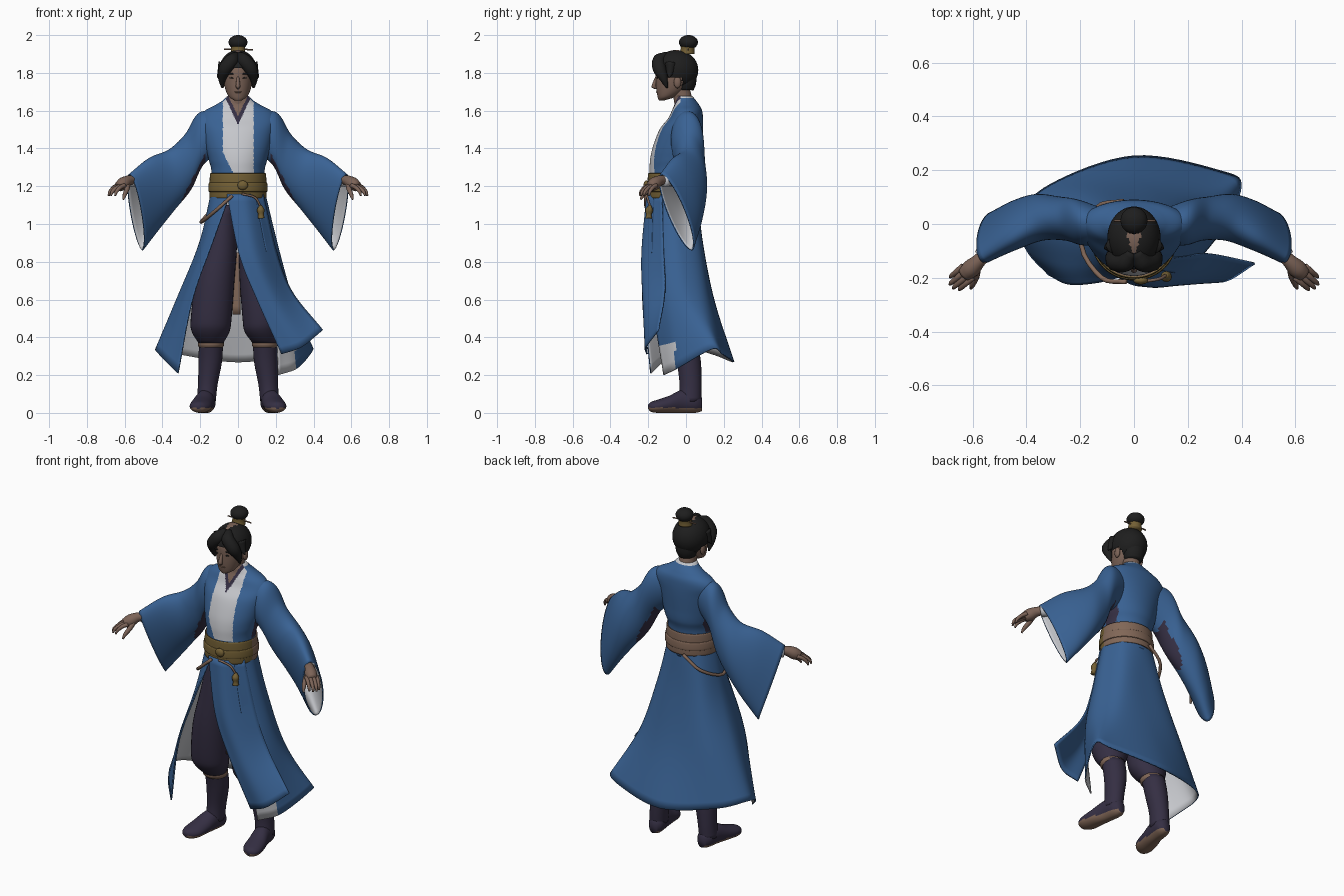
import bpy, bmesh, math
from mathutils import Vector as V

def mat(name, r, g, b):
    m = bpy.data.materials.new(name)
    m.diffuse_color = (r, g, b, 1)
    return m

BLUE = mat("robe_blue", .041, .122, .295)
WHITE = mat("lining_white", .56, .57, .60)
PURPLE = mat("dark_purple", .035, .028, .056)
BLACK = mat("hair_black", .013, .013, .013)
GOLD = mat("belt_gold", .17, .115, .035)
BROWN = mat("belt_brown", .22, .135, .095)
SKIN = mat("skin", .20, .125, .095)

def finish(name, bm, mats, rule=None):
    me = bpy.data.meshes.new(name)
    for f in bm.faces:
        f.smooth = True
        if rule:
            f.material_index = rule(f.calc_center_median())
    bm.to_mesh(me)
    bm.free()
    for m in mats:
        me.materials.append(m)
    ob = bpy.data.objects.new(name, me)
    bpy.context.collection.objects.link(ob)
    return ob

def spline(p, n):
    """Catmull-Rom through the points, n steps per span."""
    q = [p[0] * 2 - p[1]] + list(p) + [p[-1] * 2 - p[-2]]
    out = []
    for i in range(1, len(q) - 2):
        a, b, c, d = q[i - 1:i + 3]
        for k in range(n):
            t = k / n
            out.append(.5 * (2 * b + (c - a) * t + (2 * a - 5 * b + 4 * c - d) * t * t
                             + (3 * b - a - 3 * c + d) * t ** 3))
    return out + [p[-1]]

def surface(name, rows, mats, closed=True, caps=True, rule=None, n=4, lining=False, axis=None):
    """Skin rows of points; sheets get a lined thickness."""
    if not closed:
        rows = [spline(r, 8) for r in rows]
    rows = list(zip(*[spline(c, n) for c in zip(*rows)]))
    bm = bmesh.new()
    g = [[bm.verts.new(p) for p in r] for r in rows]
    w = len(g[0])
    for a, b in zip(g, g[1:]):
        for j in range(w if closed else w - 1):
            k = (j + 1) % w
            bm.faces.new((a[j], a[k], b[k], b[j]))
    if caps:
        bm.faces.new(g[0])
        bm.faces.new(g[-1])
    bmesh.ops.recalc_face_normals(bm, faces=bm.faces)
    if axis:
        bm.normal_update()
        s = sum(f.normal.dot((f.calc_center_median() - V(axis)) * V((1, 1, 0))) for f in bm.faces)
        if s < 0:
            bmesh.ops.reverse_faces(bm, faces=bm.faces)
    ob = finish(name, bm, mats, rule)
    if lining:
        md = ob.modifiers.new("lining", 'SOLIDIFY')
        md.thickness, md.offset, md.material_offset = .008, -1, 1
    return ob

def ring(c, a, b, n=32):
    return [V(c) + V(a) * math.cos(2 * math.pi * i / n) + V(b) * math.sin(2 * math.pi * i / n) for i in range(n)]

def loft(name, secs, mats, n=4, seg=32, **kw):
    """Horizontal ellipses: x, y, z, rx, ry."""
    return surface(name, [ring((x, y, z), (a, 0, 0), (0, b, 0), seg) for x, y, z, a, b in secs], mats, n=n, **kw)

def tube(name, pts, m, seg=12, s=1):
    P = [V((p[0] * s, p[1], p[2])) for p in pts]
    o = P[-1] - P[0]
    ref = min((V((0, 0, 1)), V((1, 0, 0)), V((0, 1, 0))), key=lambda v: abs(o.dot(v)))
    rows = []
    for i, p in enumerate(P):
        t = (P[min(i + 1, len(P) - 1)] - P[max(i - 1, 0)]).normalized()
        u = t.cross(ref).normalized()
        rows.append(ring(p, u * pts[i][3], t.cross(u) * pts[i][3], seg))
    return surface(name, rows, [m])

def ball(name, c, r, mats, keep=None, rule=None, seg=32):
    bm = bmesh.new()
    bmesh.ops.create_uvsphere(bm, u_segments=seg, v_segments=seg // 2, radius=1)
    for v in bm.verts:
        v.co = V(c) + v.co * V(r)
    if keep:
        bmesh.ops.delete(bm, geom=[f for f in bm.faces if not keep(f.calc_center_median())], context='FACES')
    return finish(name, bm, mats, rule)

# Torso of the robe, with white under-robe, dark collar and open neck
def torso_rule(c):
    x, h = abs(c.x), c.z - 1.525
    if c.y < -.03:
        if h > 0 and x < h * .46:
            return 3 if x < h * .46 - .02 else 2
        if c.z > 1.27 and max(-.08, -.03 - .5 * (c.z - 1.28)) < c.x < .083:
            return 1
    if x > .125 and 1.27 < c.z < 1.43 and -.07 < c.y < .02:
        return 2
    return 1 if c.z > 1.668 else 0
loft("robe_torso", [(0, -.065, 1.12, .148, .13), (0, -.065, 1.27, .14, .128), (0, -.055, 1.34, .155, .135),
     (0, -.045, 1.41, .172, .13), (0, -.025, 1.5, .19, .115), (0, -.002, 1.56, .2, .092), (0, .005, 1.6, .175, .08),
     (0, .004, 1.63, .12, .066), (0, -.004, 1.655, .08, .056), (0, -.012, 1.678, .058, .045)],
     [BLUE, WHITE, PURPLE, SKIN], n=9, seg=256, rule=torso_rule)

# Long skirt: columns run from waist to hem, left front edge round the back to the right
cols = [[(-.04, -.195, 1.17), (-.14, -.22, .9), (-.245, -.225, .6), (-.32, -.19, .21)],
        [(-.12, -.14, 1.17), (-.185, -.15, .9), (-.295, -.14, .6), (-.4, -.1, .29)],
        [(-.142, -.06, 1.17), (-.205, -.04, .9), (-.325, 0, .6), (-.435, .02, .34)],
        [(-.1, .03, 1.17), (-.15, .07, .9), (-.22, .12, .6), (-.31, .15, .31)],
        [(0, .06, 1.17), (0, .09, .9), (0, .15, .6), (0, .255, .27)],
        [(.1, .03, 1.17), (.14, .07, .9), (.21, .12, .6), (.32, .2, .31)],
        [(.142, -.06, 1.17), (.205, -.03, .9), (.285, .03, .6), (.4, .14, .34)],
        [(.13, -.12, 1.17), (.195, -.11, .9), (.275, -.08, .6), (.32, -.04, .24)],
        [(.09, -.17, 1.17), (.14, -.18, .9), (.2, -.18, .6), (.215, -.12, .2)]]
def cloth(name, cols, mats, axis, rule=None):
    surface(name, [[V(p) for p in r] for r in zip(*cols)], mats, closed=False, caps=False,
            n=8, lining=True, axis=axis, rule=rule)
cloth("robe_skirt", cols, [BLUE, WHITE], (0, -.05, 0),
      lambda c: 1 if c.z < .36 and .2 < c.x < .305 and c.y < -.03 else 0)
cloth("front_flap", [[(-.06, -.2, 1.16), (.005, -.23, .84), (.1, -.232, .6), (.23, -.21, .31)],
                     [(.04, -.205, 1.16), (.1, -.228, .84), (.2, -.218, .6), (.34, -.215, .35)],
                     [(.135, -.13, 1.16), (.21, -.12, .84), (.29, -.115, .64), (.45, -.15, .44)]],
      [BLUE, BLUE], (0, 0, 0))

# Belt with wraps, knot, cord and tassel
def belt_rule(c):
    return 0 if c.y < -.08 else 1
for nm, z0, z1, g in (("belt", 1.14, 1.265, 0), ("belt_wrap", 1.17, 1.22, .006)):
    e = .006
    loft(nm, [(0, -.065, z0, .145 + g, .133 + g), (0, -.065, z0 + e, .151 + g, .139 + g),
              (0, -.065, z1 - e, .149 + g, .137 + g), (0, -.065, z1, .143 + g, .131 + g)],
         [GOLD, BROWN], seg=64, rule=belt_rule)
ball("belt_knot", (.025, -.21, 1.205), (.028, .015, .025), [GOLD], seg=16)
tube("belt_cord", [(-.03, -.215, 1.15, .009), (-.12, -.2, 1.07, .009), (-.195, -.08, 1.01, .009),
                   (-.14, .06, 1.07, .009), (-.04, .085, 1.15, .009)], BROWN)
tube("tassel_cord", [(.02, -.215, 1.16, .006), (.09, -.205, 1.14, .006), (.12, -.19, 1.09, .006)], BROWN)
tube("tassel", [(.12, -.19, 1.1, .006), (.12, -.195, 1.075, .02), (.122, -.197, 1.05, .015), (.123, -.197, 1.03, .018)], GOLD)
surface("hanging_sash", [[V((x, -.07, z)) for x in (-.03, -.01, .012)] for z in (.85, .7, .52)], [BROWN, BROWN],
        closed=False, caps=False, lining=True, axis=(0, 0, 0))

# Sleeves: top point, bottom point, half thickness and sideways tilt of each ring
SLEEVE = [((.09, .0, 1.59), (.09, -.02, 1.39), .06, .1), ((.205, .01, 1.59), (.185, 0, 1.31), .085, .1),
          ((.28, .01, 1.475), (.25, .03, 1.18), .082, .15), ((.365, 0, 1.395), (.34, .05, 1.07), .085, .25),
          ((.47, -.06, 1.35), (.42, .05, .97), .077, .35), ((.575, -.13, 1.265), (.505, .03, .86), .06, .6)]
def sleeve_rule(c):
    x = abs(c.x)
    return 2 if .17 < x < .3 and c.z < 1.35 - 1.95 * (x - .185) else 0
for s, side in ((1, "right"), (-1, "left")):
    rows = []
    for t, b, w, k in SLEEVE:
        t, b = V((t[0] * s, t[1], t[2])), V((b[0] * s, b[1], b[2]))
        rows.append(ring((t + b) / 2, (t - b) / 2, V((k * s, 1, 0)).normalized() * w, 48))
    surface("sleeve_" + side, rows, [BLUE, WHITE, PURPLE], caps=False, lining=True, n=8, rule=sleeve_rule)
    tube("inner_cuff_" + side, [(.45, -.02, 1.25, .04), (.52, -.07, 1.235, .036), (.568, -.122, 1.228, .031)], WHITE, s=s)
    # Hand
    tube("palm_" + side, [(.54, -.1, 1.232, .024), (.575, -.135, 1.232, .026), (.605, -.165, 1.215, .034),
                          (.63, -.187, 1.198, .028)], SKIN, 16, s)
    for i in range(4):
        k = (i - 1.5) * .019
        x, y = .618 + .65 * k, -.178 + .75 * k
        ln = (.06, .072, .072, .055)[i]
        tube(f"finger_{i + 1}_{side}", [(x, y, 1.205, .012), (x + .4 * ln, y - .35 * ln, 1.193, .011),
             (x + .75 * ln, y - .65 * ln, 1.17, .009), (x + .85 * ln, y - .75 * ln, 1.15, .005)], SKIN, 8, s)
    tube("thumb_" + side, [(.585, -.16, 1.215, .016), (.588, -.195, 1.185, .014), (.6, -.225, 1.155, .011),
                           (.607, -.24, 1.13, .005)], SKIN, 8, s)

    # Trouser leg (the right one stands a little further in), knee trim, boot and foot
    d = .02 if s > 0 else 0
    loft("trouser_" + side, [(s * .07, -.065, 1.1, .06, .1), (s * .09, -.075, .9, .085, .1),
         (s * (.122 - d), -.08, .7, .103 - d / 2, .1), (s * (.142 - d), -.065, .5, .108 - d / 2, .1),
         (s * (.145 - d), -.05, .43, .1 - d / 2, .092), (s * .143, -.02, .37, .066, .068)], [PURPLE])
    loft("boot_trim_" + side, [(s * .143, -.01, .345, .062, .064), (s * .143, -.012, .36, .069, .071),
         (s * .143, -.015, .38, .066, .068)], [BROWN])
    loft("boot_" + side, [(s * .143, -.005, .37, .064, .066), (s * .147, .015, .27, .062, .064),
         (s * .16, .024, .15, .052, .058), (s * .168, .02, .06, .05, .06)], [PURPLE])
    foot = [(.085, .163, .025, .045, .035), (.05, .165, .047, .055, .055), (-.02, .175, .05, .06, .062),
            (-.09, .19, .057, .045, .045), (-.15, .2, .056, .035, .035), (-.185, .207, .038, .032, .026),
            (-.2, .21, .012, .032, .012)]
    ob = surface("foot_" + side, [ring((x * s, y, z), (w, 0, 0), (0, 0, h)) for y, x, w, z, h in foot],
                 [PURPLE, BROWN], rule=lambda c: 1 if c.z < .028 else 0)
    for v in ob.data.vertices:
        v.co.z = max(v.co.z, 0)

    # Fringe, side locks, ears, eyes and brows
    tube("fringe_" + side, [(.008, -.1, 1.893, .022), (.03, -.14, 1.868, .036), (.068, -.14, 1.82, .036),
                            (.084, -.118, 1.77, .022), (.084, -.1, 1.72, .004)], BLACK, s=s)
    tube("side_lock_" + side, [(.075, -.08, 1.85, .03), (.092, -.085, 1.8, .018), (.11, -.09, 1.775, .003)], BLACK, s=s)
    ball("ear_" + side, (s * .082, -.045, 1.75), (.012, .02, .032), [SKIN], seg=12)
    ball("eye_" + side, (s * .033, -.152, 1.773), (.013, .005, .004), [BLACK], seg=12)
    ball("brow_" + side, (s * .035, -.153, 1.795), (.02, .005, .004), [BLACK], seg=12)

# Neck, head, nose and mouth
tube("neck", [(0, -.005, 1.6, .052), (0, -.02, 1.68, .048), (0, -.045, 1.76, .05)], SKIN, 24)
loft("head", [(0, -.128, 1.655, .02, .016), (0, -.105, 1.672, .047, .045), (0, -.08, 1.71, .066, .077),
     (0, -.068, 1.76, .077, .092), (0, -.06, 1.82, .081, .1), (0, -.055, 1.87, .072, .085), (0, -.05, 1.9, .04, .05)], [SKIN])
tube("nose", [(0, -.152, 1.785, .006), (0, -.165, 1.75, .01), (0, -.17, 1.727, .012), (0, -.155, 1.718, .006)], SKIN)
ball("mouth", (0, -.152, 1.698), (.02, .007, .005), [BROWN], seg=12)

# Hair cap with an open face and parting, topknot, tie and pin
def hair_keep(c):
    if c.y < -.1 and c.z < 1.825 + .2 * abs(c.x):
        return False
    if c.y < -.02 and c.z < 1.775:
        return False
    return c.z > 1.725
ball("hair_cap", (0, -.052, 1.815), (.099, .117, .106), [BLACK, SKIN], keep=hair_keep, seg=64,
     rule=lambda c: 1 if c.z > 1.885 and -.105 < c.y < -.035 and abs(c.x) < .03 * (c.y + .12) / .085 else 0)
tube("nape_hair", [(0, -.005, 1.82, .06), (0, -.008, 1.75, .062), (0, -.01, 1.71, .05)], BLACK, 24)
ball("topknot", (0, .013, 1.962), (.05, .05, .038), [BLACK])
loft("topknot_tie", [(0, .005, 1.9, .04, .04), (0, .008, 1.925, .036, .036), (0, .01, 1.955, .039, .039)], [GOLD])
tube("hair_pin", [(-.075, .012, 1.924, .004), (0, .012, 1.926, .004), (.08, .012, 1.922, .004)], BROWN, 8)
